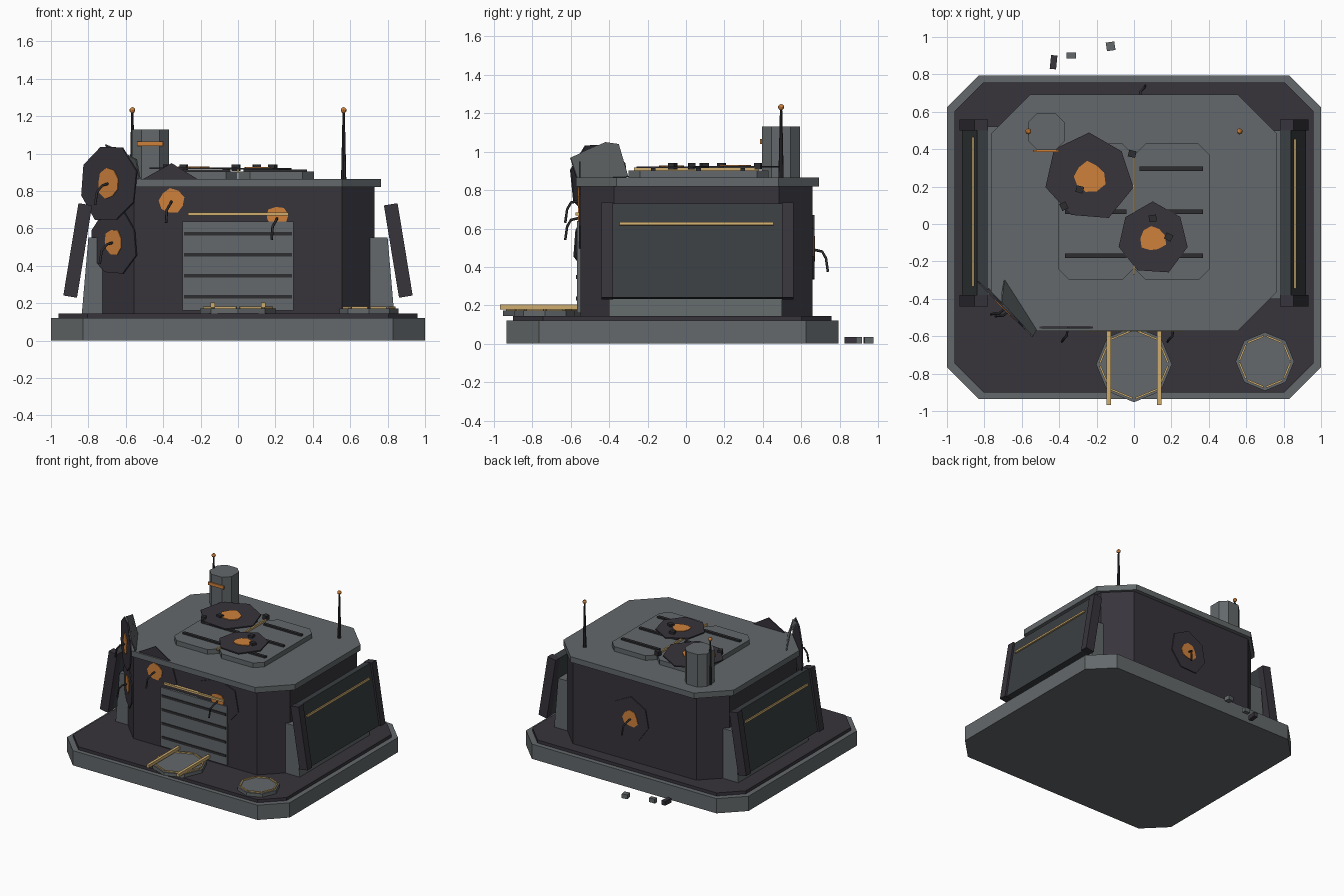
import bpy, math, random
from mathutils import Matrix, Vector

random.seed(4)
cube = bpy.data.objects.get("Cube")
if cube:
    bpy.data.objects.remove(cube, do_unlink=True)


def material(name, r, g, b):
    m = bpy.data.materials.new(name)
    m.use_nodes = True
    m.diffuse_color = (r, g, b, 1)
    node = m.node_tree.nodes["Principled BSDF"]
    node.inputs["Base Color"].default_value = (r, g, b, 1)
    node.inputs["Roughness"].default_value = 0.8
    return m


GREY = material("concrete grey", .125, .14, .145)
DARK = material("dark plum steel", .038, .034, .044)
PANEL = material("armour charcoal", .042, .049, .054)
BLACK = material("soot black", .026, .026, .03)
YELLOW = material("hazard yellow", .62, .42, .16)
ORANGE = material("ember orange", .62, .22, .045)


def mesh(name, verts, faces, mat, matrix=None):
    me = bpy.data.meshes.new(name)
    me.from_pydata(verts, [], faces)
    me.materials.append(mat)
    ob = bpy.data.objects.new(name, me)
    bpy.context.collection.objects.link(ob)
    if matrix:
        ob.matrix_world = matrix
    return ob


def prism(name, pts, z0, z1, mat, matrix=None, top=None):
    """Extrude a counter-clockwise outline, optionally to a different top outline."""
    n = len(pts)
    verts = [(x, y, z0) for x, y in pts] + [(x, y, z1) for x, y in (top or pts)]
    faces = [list(range(n))[::-1], list(range(n, 2 * n))]
    faces += [[i, (i + 1) % n, n + (i + 1) % n, n + i] for i in range(n)]
    return mesh(name, verts, faces, mat, matrix)


def rect(x0, x1, y0, y1, c=0):
    if not c:
        return [(x0, y0), (x1, y0), (x1, y1), (x0, y1)]
    return [(x0 + c, y0), (x1 - c, y0), (x1, y0 + c), (x1, y1 - c),
            (x1 - c, y1), (x0 + c, y1), (x0, y1 - c), (x0, y0 + c)]


def box(name, x0, x1, y0, y1, z0, z1, mat, matrix=None):
    return prism(name, rect(x0, x1, y0, y1), z0, z1, mat, matrix)


def ngon(n, r, start=0.0, jitter=0.0):
    out = []
    for i in range(n):
        a = start + math.tau * i / n
        k = r * (1 - jitter * random.random())
        out.append((k * math.cos(a), k * math.sin(a)))
    return out


def facing(pos, normal):
    """Frame with local z along a wall normal and local y upward."""
    z = Vector(normal).normalized()
    y = Vector((0, 0, 1)) if abs(z.z) < .9 else Vector((0, 1, 0))
    x = y.cross(z)
    return Matrix.Translation(pos) @ Matrix((x, y, z)).transposed().to_4x4()


def wire(name, points, matrix):
    cu = bpy.data.curves.new(name, 'CURVE')
    cu.dimensions = '3D'
    cu.bevel_depth = .007
    cu.bevel_resolution = 1
    cu.use_fill_caps = True
    sp = cu.splines.new('POLY')
    sp.points.add(len(points) - 1)
    for p, co in zip(sp.points, points):
        p.co = (*co, 1)
    cu.materials.append(BLACK)
    ob = bpy.data.objects.new(name, cu)
    bpy.context.collection.objects.link(ob)
    ob.matrix_world = matrix


# Plinth and walls
prism("plinth", rect(-1, 1, -.935, .795, .17), 0, .12, GREY)
prism("plinth_deck", rect(-.96, .96, -.9, .757, .155), .12, .145, DARK)
prism("bunker_walls", rect(-.73, .73, -.55, .66, .175), .145, .82, DARK)
prism("roof_slab", rect(-.765, .765, -.572, .692, .21), .82, .865, GREY)

# Roof hatch leaves with ribs and a centre seam
for side, x0, x1 in (("right", -.405, -.003), ("left", .003, .405)):
    prism(f"hatch_{side}", rect(x0, x1, -.3, .43, .06), .865, .903, GREY)
    a, b = (-.37, -.04) if side == "right" else (.03, .37)
    for i, y in enumerate((-.17, .065, .295)):
        box(f"hatch_rib_{side}_{i}", a, b, y - .012, y + .012, .903, .916, BLACK)
box("hatch_seam", -.006, .006, -.27, .38, .9, .918, YELLOW)

# Chimney and antennas
prism("chimney", rect(-.567, -.37, .395, .593, .05), .865, 1.13, GREY)
box("chimney_band", -.54, -.4, .386, .396, 1.04, 1.065, ORANGE)
for s in (-1, 1):
    at = Matrix.Translation((s * .565, .495, 0))
    prism("antenna_mast", ngon(8, .014), .865, 1.225, BLACK, at, ngon(8, .006))
    bpy.ops.mesh.primitive_uv_sphere_add(segments=10, ring_count=6, radius=.016,
                                         location=(s * .565, .495, 1.232))
    tip = bpy.context.object
    tip.name = "antenna_tip"
    tip.data.materials.append(ORANGE)
    bpy.ops.object.shade_smooth_by_angle()

# Leaning side armour on concrete buttresses
for s, side in ((-1, "right"), (1, "left")):
    rot = Matrix.Rotation(0 if s > 0 else math.pi, 4, 'Z')
    y0, y1 = (-.44, .56) if s > 0 else (-.56, .44)
    lean = rot @ Matrix.Translation((.857, 0, .482)) @ Matrix.Rotation(math.radians(-9.3), 4, 'Y')
    box(f"armour_panel_{side}", -.035, .022, y0 + .05, y1 - .05, -.247, .247, PANEL, lean)
    for y in (y0, y1 - .06):
        box(f"armour_rib_{side}", -.037, .037, y, y + .06, -.25, .25, DARK, lean)
    box(f"armour_stripe_{side}", .022, .034, y0 + .095, y1 - .105, .133, .149, YELLOW, lean)
    prism(f"buttress_{side}", rect(.66, .835, y0 + .04, y1 - .06), .145, .55, GREY, rot,
          rect(.66, .8, y0 + .04, y1 - .06))

# Front shutter
box("shutter", -.297, .297, -.568, -.545, .16, .638, GREY)
for i in range(4):
    z = .235 + i * .112
    box("shutter_slot", -.288, .288, -.573, -.567, z - .01, z + .01, BLACK)
box("shutter_lintel", -.268, .27, -.575, -.55, .668, .684, YELLOW)

# Landing pads with segmented rims and loading rails
for name, x, y, r in (("main", 0, -.75, .203), ("small", .7, -.735, .157)):
    at = Matrix.Translation((x, y, 0))
    prism(f"{name}_pad", ngon(8, r), .145, .172, GREY, at)
    inner = r - .018
    half = inner * math.sin(math.pi / 8) * .88
    for i in range(8):
        turn = at @ Matrix.Rotation(math.pi / 8 + math.tau * i / 8, 4, 'Z')
        d = inner * math.cos(math.pi / 8)
        box(f"{name}_pad_rim", d - .005, d + .005, -half, half, .17, .182, YELLOW, turn)
for x in (-.135, .135):
    box("loading_rail", x - .011, x + .011, -.968, -.55, .178, .203, YELLOW)


def damage(name, pos, normal, r, hot, wired=True, start=math.pi / 2, n=7):
    """Scorched plate with a glowing core and a loose cable."""
    m = facing(pos, normal)
    prism(f"{name}_scorch", ngon(n, r, start, .1), -.005, .004, DARK, m)
    prism(f"{name}_ember", ngon(9, hot, .3, .25), .004, .009, ORANGE, m)
    if wired:
        wire(f"{name}_cable", [(0, 0, 0), (-.005, -.01, .045), (-.025, -.045, .065),
                               (-.03, -.115, .075)], m)


# Battle damage on walls and roof
damage("front_right", (-.355, .0 - .554, .745), (0, -1, 0), .205, .075)
damage("front_left", (.21, -.554, .655), (0, -1, 0), .2, .068)
damage("back", (.03, .664, .49), (0, 1, 0), .18, .075)
damage("corner_upper", (-.69, -.452, .84), (-1, -1, 0), .222, .085, n=8, start=.3)
damage("corner_lower", (-.665, -.462, .525), (-1, -1, 0), .19, .075, n=8, start=.4)
damage("roof_rear", (-.24, .25, .922), (0, 0, 1), .245, .098, False)
damage("roof_front", (.1, -.08, .92), (0, 0, 1), .205, .08, False)

# Torn roof edge standing up at the front right corner
torn = mesh("torn_roof_edge", [(-.69, -.3, .87), (-.7, -.35, 1.04), (-.705, -.42, 1.05),
                               (-.54, -.6, .97), (-.52, -.565, .86)], [(0, 1, 2, 3, 4)], GREY)
torn.modifiers.new("thickness", 'SOLIDIFY').thickness = .008

# Rubble on the roof and on the ground behind
for x, y in ((-.01, .375), (-.29, .185), (-.375, .095), (.1, .03), (.185, -.07)):
    at = Matrix.Translation((x, y, .925)) @ Matrix.Rotation(random.random() * 3, 4, 'Z')
    box("roof_rubble", -.02, .02, -.018, .018, -.017, .017, BLACK, at)
for x, y, w, d, turn, mat in ((-.43, .865, .017, .037, -.1, DARK), (-.335, .9, .025, .016, 0, GREY),
                              (-.125, .95, .023, .023, .15, GREY)):
    at = Matrix.Translation((x, y, 0)) @ Matrix.Rotation(turn, 4, 'Z')
    box("ground_rubble", -w, w, -d, d, 0, .035, mat, at)
